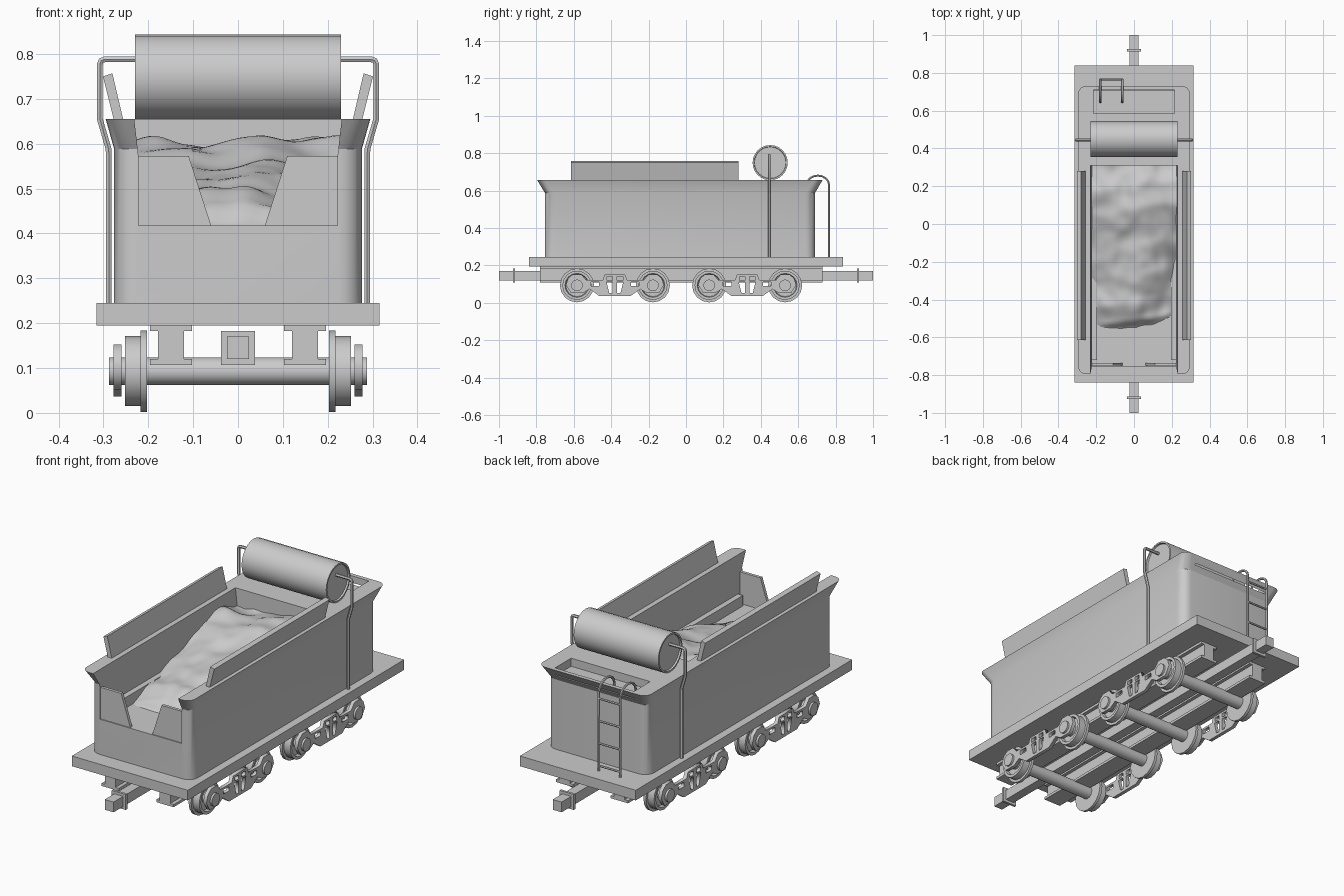
import bpy, bmesh, math
from mathutils import Vector, Matrix, noise

old = bpy.data.objects.get("Cube")
if old:
    bpy.data.objects.remove(old)

GREY = bpy.data.materials.new("plain grey")
GREY.use_nodes = True
GREY.diffuse_color = (0.6, 0.6, 0.6, 1)
GREY.node_tree.nodes["Principled BSDF"].inputs["Base Color"].default_value = GREY.diffuse_color


def add(name, data):
    ob = bpy.data.objects.new(name, data)
    bpy.context.collection.objects.link(ob)
    data.materials.append(GREY)
    return ob


def finish(name, bm):
    bmesh.ops.recalc_face_normals(bm, faces=bm.faces[:])
    me = bpy.data.meshes.new(name)
    bm.to_mesh(me)
    bm.free()
    return add(name, me)


def smooth(ob, angle=35):
    bpy.ops.object.select_all(action='DESELECT')
    ob.select_set(True)
    bpy.context.view_layer.objects.active = ob
    bpy.ops.object.shade_smooth_by_angle(angle=math.radians(angle))
    return ob


def bake(ob):
    # Replace a curve or modified mesh by its evaluated mesh
    dg = bpy.context.evaluated_depsgraph_get()
    me = bpy.data.meshes.new_from_object(ob.evaluated_get(dg))
    name, mat = ob.name, ob.matrix_world.copy()
    bpy.data.objects.remove(ob)
    me.materials.clear()
    new = add(name, me)
    new.name = name
    new.matrix_world = mat
    return new


def loft(name, rings):
    # Closed solid through rings of equal length
    bm = bmesh.new()
    vs = [[bm.verts.new(p) for p in ring] for ring in rings]
    n = len(vs[0])
    for a, b in zip(vs, vs[1:]):
        for i in range(n):
            j = (i + 1) % n
            bm.faces.new((a[i], a[j], b[j], b[i]))
    bm.faces.new(vs[0])
    bm.faces.new(vs[-1])
    return finish(name, bm)


def box(name, x0, x1, y0, y1, z0, z1):
    return loft(name, [[(x0, y0, z), (x1, y0, z), (x1, y1, z), (x0, y1, z)] for z in (z0, z1)])


def prism_y(name, pts, y0, y1):
    return loft(name, [[(x, y, z) for x, z in pts] for y in (y0, y1)])


def lathe_x(name, profile, y, z, sides):
    # Turn (x, radius) points round an axis parallel to x
    rings = [[(x, y + r * math.cos(2 * math.pi * i / sides), z + r * math.sin(2 * math.pi * i / sides))
              for i in range(sides)] for x, r in profile]
    return smooth(loft(name, rings))


def pipe(name, pts, radius):
    cu = bpy.data.curves.new(name, 'CURVE')
    cu.dimensions = '3D'
    cu.bevel_depth, cu.bevel_resolution, cu.use_fill_caps = radius, 1, True
    sp = cu.splines.new('POLY')
    sp.points.add(len(pts) - 1)
    for q, p in zip(sp.points, pts):
        q.co = (*p, 1)
    return smooth(bake(add(name, cu)), 50)


def cut(ob, cutters):
    for c in cutters:
        m = ob.modifiers.new("cut", 'BOOLEAN')
        m.operation, m.solver, m.object = 'DIFFERENCE', 'EXACT', c
    ob = bake(ob)
    for c in cutters:
        bpy.data.objects.remove(c)
    return ob


# Deck
box("deck", -.315, .315, -.84, .84, .195, .245)


# Water tank body with flared rim
def rounded_ring(hx, y0, y1, r, z):
    ring = []
    for k, (cx, cy) in enumerate([(hx - r, y1 - r), (r - hx, y1 - r), (r - hx, y0 + r), (hx - r, y0 + r)]):
        for i in range(7):
            a = math.pi / 2 * (k + i / 6)
            ring.append((cx + r * math.cos(a), cy + r * math.sin(a), z))
    return ring


body = loft("tender_body", [rounded_ring(.276, -.755, .69, .05, .245),
                            rounded_ring(.276, -.755, .69, .05, .588),
                            rounded_ring(.295, -.795, .73, .04, .655)])
bunker = prism_y("bunker_cutter", [(-.222, .418), (.222, .418), (.222, .573), (.234, .68),
                                   (-.234, .68), (-.222, .573)], -.9, .31)
hatch = box("hatch_cutter", -.215, .215, .585, .71, .615, .7)
smooth(cut(body, [bunker, hatch]), 30)

# Parts repeated on both sides
for s, side in ((-1, "right"), (1, "left")):
    prism_y(side + "_side_board", [(s * .255, .65), (s * .276, .65), (s * .301, .75), (s * .28, .757)], -.615, .28)
    prism_y(side + "_front_door", [(s * .06, .418), (s * .224, .418), (s * .224, .573), (s * .11, .573)], -.75, -.735)
    box(side + "_bunker_ledge", s * .195, s * .226, -.72, .31, .41, .47)
    pipe(side + "_tank_pipe", [(s * x, .445, z) for x, z in (
        (.22, .788), (.297, .788), (.305, .785), (.308, .777), (.308, .655), (.289, .59), (.288, .58), (.288, .24))], .0075)
    # I-beam sill
    half = [(.047, .195), (.047, .183), (.029, .183), (.029, .12), (.047, .12), (.047, .107)]
    prism_y(side + "_sill", [(s * .149 + x, z) for x, z in half] +
            [(s * .149 - x, z) for x, z in reversed(half)], -.78, .73)

# Heap of fuel in the bunker
KEYS = [(-.62, .36), (-.56, .42), (-.5, .47), (-.4, .505), (-.25, .52), (-.1, .56), (.1, .6), (.2, .61), (.32, .58)]


def heap_height(x, y):
    base = KEYS[-1][1]
    for (a, za), (b, zb) in zip(KEYS, KEYS[1:]):
        if a <= y - .15 * x <= b:
            t = (y - .15 * x - a) / (b - a)
            base = za + (zb - za) * t * t * (3 - 2 * t)
            break
    front = min(1, max(0, (.1 - y) / .4))
    bumps = .03 * noise.noise(Vector((x * 7, y * 6, 3))) + .01 * noise.noise(Vector((x * 16, y * 14, 1)))
    return base + bumps - front * 1.2 * x * x + .04 * x * (1 - front)


bm = bmesh.new()
bmesh.ops.create_grid(bm, x_segments=30, y_segments=60, size=1)
for v in bm.verts:
    v.co.x *= .229
    v.co.y = -.135 + .45 * v.co.y
    v.co.z = max(.41, heap_height(v.co.x, v.co.y))
smooth(finish("fuel_heap", bm), 80)

# Cross drum with recessed ends
lathe_x("cross_drum", [(-.222, .084), (-.23, .086), (-.23, .094), (.23, .094), (.23, .086), (.222, .084)], .45, .749, 24)

# Ladder on the back
arc = [(.705 + .06 * math.cos(math.pi * i / 8), .63 + .05 * math.sin(math.pi * i / 8)) for i in range(9)]
for x in (-.178, -.062):
    pipe("ladder_rail", [(x, y, z) for y, z in [(.765, .2)] + arc + [(.645, .612)]], .006)
for z in (.27, .38, .49, .6):
    pipe("ladder_rung", [(-.178, .765, z), (-.062, .765, z)], .005)

# Couplers
box("coupler_bar", -.024, .024, -1, 1, .12, .17)
for y in (-.92, .92):
    box("coupler_collar", -.038, .038, y - .006, y + .006, .107, .183)

# Bogie side frame outline and openings, right half
OUTLINE = [(.085, .037), (.135, .073), (.17, .052), (.235, .052), (.262, .095), (.25, .132), (.225, .152),
           (.18, .152), (.155, .122), (.065, .122), (.055, .15)]
HOLES = [[(.012, .12), (.042, .12), (.042, .14), (.012, .14)],
         [(.012, .052), (.03, .052), (.045, .112), (.012, .112)],
         [(.085, .09), (.128, .09), (.128, .112), (.085, .112)]]


def side_frame(x, y):
    cu = bpy.data.curves.new("bogie_side_frame", 'CURVE')
    cu.dimensions, cu.fill_mode, cu.extrude = '2D', 'BOTH', .009
    loops = [OUTLINE + [(-u, v) for u, v in reversed(OUTLINE)]]
    loops += HOLES + [[(-u, v) for u, v in reversed(h)] for h in HOLES]
    for pts in loops:
        sp = cu.splines.new('POLY')
        sp.points.add(len(pts) - 1)
        sp.use_cyclic_u = True
        for q, (u, v) in zip(sp.points, pts):
            q.co = (u, v, 0, 1)
    ob = add("bogie_side_frame", cu)
    ob.matrix_world = Matrix.Translation((x, y, 0)) @ Matrix(
        ((0, 0, 1, 0), (1, 0, 0, 0), (0, 1, 0, 0), (0, 0, 0, 1)))
    bpy.context.view_layer.update()
    bake(ob)


# Bogies with wheels and axles
WHEEL = [(.203, .03), (.203, .091), (.217, .091), (.217, .078), (.252, .078), (.252, .064), (.236, .06), (.236, .03)]
for centre in (-.38, .327):
    for s in (-1, 1):
        side_frame(s * .269, centre)
    for y in (centre - .203, centre + .203):
        lathe_x("axle", [(-.288, .031), (.288, .031)], y, .093, 16)
        for s in (-1, 1):
            lathe_x("wheel", [(s * x, r) for x, r in WHEEL], y, .093, 16)
